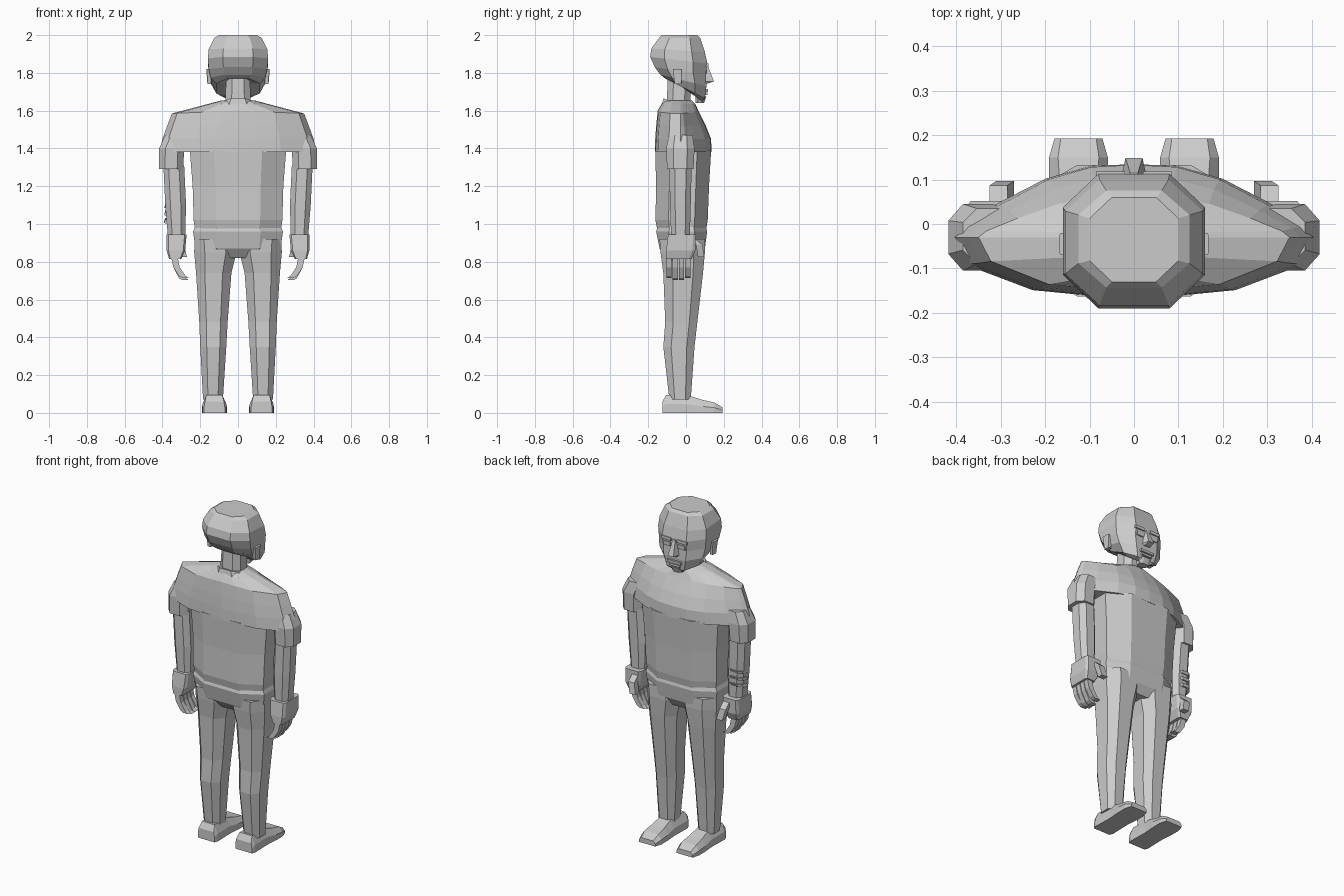
import bpy, bmesh
from math import cos, sin, pi
from mathutils import Vector

cube = bpy.data.objects.get("Cube")
if cube:
    bpy.data.objects.remove(cube)

grey = bpy.data.materials.new("light grey")
grey.use_nodes = True
tone = (0.6, 0.6, 0.6, 1)
grey.diffuse_color = tone
grey.node_tree.nodes["Principled BSDF"].inputs["Base Color"].default_value = tone


def loft(name, rings):
    """Skin a list of equal point rings and cap both ends."""
    bm = bmesh.new()
    rows = [[bm.verts.new(p) for p in ring] for ring in rings]
    n = len(rows[0])
    for a, b in zip(rows, rows[1:]):
        for i in range(n):
            j = (i + 1) % n
            bm.faces.new((a[i], a[j], b[j], b[i]))
    bm.faces.new(rows[0])
    bm.faces.new(rows[-1])
    bmesh.ops.recalc_face_normals(bm, faces=bm.faces)
    mesh = bpy.data.meshes.new(name)
    bm.to_mesh(mesh)
    bm.free()
    mesh.materials.append(grey)
    obj = bpy.data.objects.new(name, mesh)
    bpy.context.collection.objects.link(obj)
    return obj


def oct_ring(x0, x1, y0, y1, zb, zf=None, cut=0.5):
    """Chamfered rectangle; height runs from zb at y0 to zf at y1."""
    zf = zb if zf is None else zf
    half = [(1, -cut), (1, cut), (cut, 1), (-cut, 1)]
    pts = half + [(-a, -b) for a, b in half]
    cx, cy, rx, ry = (x0 + x1) / 2, (y0 + y1) / 2, (x1 - x0) / 2, (y1 - y0) / 2
    return [(cx + a * rx, cy + b * ry, zb + (zf - zb) * (b + 1) / 2) for a, b in pts]


def mirror_x(ring, s):
    return [(s * p[0], p[1], p[2]) for p in ring]


def box(name, x0, x1, y0, y1, z0, z1, s=1):
    return loft(name, [[(s * x, y, z) for x, y in
                        ((x0, y0), (x1, y0), (x1, y1), (x0, y1))] for z in (z0, z1)])


def tube(name, path, rx, ry, s=1):
    """Four-sided limb along a path of points."""
    return loft(name, [[(s * (x + a * rx), y + b * ry, z) for a, b in
                        ((-1, -1), (1, -1), (1, 1), (-1, 1))] for x, y, z in path])


# Shirt: wide lens-shaped shoulders above a chamfered trunk
LENS = [(0, 1), (.24, .97), (.48, .8), (.75, .45), (.95, .15), (1, 0),
        (.92, -.45), (.55, -.88), (.25, -.97), (0, -1)]


def lens_ring(z, w, yb, yf, drop=0):
    pts = LENS + [(-a, b) for a, b in LENS[-2:0:-1]]
    ym = -0.03
    return [(a * w, ym + b * (yf - ym if b > 0 else ym - yb), z - drop * abs(a))
            for a, b in pts]


loft("shirt_shoulders", [
    lens_ring(1.38, .415, -.165, .135),
    lens_ring(1.45, .40, -.163, .133),
    lens_ring(1.52, .375, -.158, .105),
    lens_ring(1.60, .35, -.15, .065, .015),
    lens_ring(1.635, .16, -.13, .05),
    lens_ring(1.655, .085, -.115, .03)])
loft("shirt_trunk", [
    oct_ring(-.225, .225, -.15, .105, .96),
    oct_ring(-.235, .235, -.162, .115, 1.02),
    oct_ring(-.24, .24, -.158, .122, 1.2),
    oct_ring(-.255, .255, -.163, .133, 1.39)])
loft("collar", [
    oct_ring(-.10, .10, -.13, .05, 1.62, 1.60),
    oct_ring(-.075, .075, -.12, .025, 1.665, 1.62)])

# Trouser hips
loft("hips", [
    oct_ring(-.13, .13, -.10, .07, .82),
    oct_ring(-.225, .225, -.14, .10, .87),
    oct_ring(-.238, .238, -.158, .112, .96),
    oct_ring(-.228, .228, -.15, .105, .985)])

# Neck and head
loft("neck", [oct_ring(-.07, .07, -.105, .02, 1.58),
              oct_ring(-.062, .062, -.095, .03, 1.8)])
loft("head", [
    oct_ring(-.075, .075, -.09, .085, 1.775, 1.65),
    oct_ring(-.115, .115, -.11, .10, 1.77, 1.665),
    oct_ring(-.145, .145, -.135, .108, 1.79, 1.73),
    oct_ring(-.155, .155, -.165, .105, 1.83, 1.79),
    oct_ring(-.16, .16, -.19, .113, 1.885, 1.85),
    oct_ring(-.155, .155, -.183, .10, 1.93, 1.91),
    oct_ring(-.125, .125, -.143, .075, 1.985),
    oct_ring(-.10, .10, -.13, .06, 2.0)])

# Face details
loft("nose", [[(-w, .09, z), (w, .09, z), (w * .6, y, z), (-w * .6, y, z)]
              for z, w, y in ((1.745, .028, .12), (1.755, .032, .148), (1.84, .014, .115))])
box("mouth", -.045, .045, .08, .117, 1.70, 1.715)
box("lower_lip", -.035, .035, .08, .113, 1.682, 1.695)
loft("chin_beard", [oct_ring(-.03, .03, .05, .095, 1.64),
                    oct_ring(-.045, .045, .05, .108, 1.675)])

for s, side in ((1, "left"), (-1, "right")):
    # Brows, eyes and ears
    box(side + "_brow", .02, .085, .08, .118, 1.832, 1.85, s)
    box(side + "_eye", .027, .07, .08, .112, 1.795, 1.818, s)
    loft(side + "_ear", [mirror_x(r, s) for r in (
        oct_ring(.14, .162, -.06, -.025, 1.74, cut=.8),
        oct_ring(.14, .168, -.07, -.02, 1.82, cut=.8))])

    # Sleeve, arm and hand
    loft(side + "_sleeve", [mirror_x(r, s) for r in (
        oct_ring(.29, .418, -.10, .04, 1.29),
        oct_ring(.285, .418, -.105, .045, 1.40),
        oct_ring(.26, .385, -.09, .035, 1.47))])
    loft(side + "_arm", [mirror_x(r, s) for r in (
        oct_ring(.28, .37, -.078, .02, .92),
        oct_ring(.275, .385, -.085, .025, 1.1),
        oct_ring(.285, .395, -.088, .03, 1.31))])
    loft(side + "_hand", [mirror_x(r, s) for r in (
        oct_ring(.30, .365, -.105, .03, .815, cut=.8),
        oct_ring(.28, .378, -.105, .05, .86, cut=.8),
        oct_ring(.272, .378, -.095, .052, .945, cut=.8))])
    for i in range(4):
        y = -.09 + i * .033
        drop = .012 if i in (1, 2) else 0
        tube(f"{side}_finger_{i + 1}", [(.338, y, .83), (.325, y, .77),
             (.295, y, .725 - drop), (.278, y, .715 - drop)], .017, .014, s)
    tube(side + "_thumb", [(.305, .03, .925), (.305, .07, .89), (.29, .08, .825)],
         .02, .017, s)

    # Leg
    loft(side + "_leg", [mirror_x(r, s) for r in (
        oct_ring(.08, .185, -.088, .025, .07),
        oct_ring(.062, .20, -.12, .045, .35),
        oct_ring(.055, .205, -.11, .06, .48),
        oct_ring(.035, .222, -.12, .09, .74),
        oct_ring(.008, .232, -.135, .10, .85),
        oct_ring(.03, .23, -.14, .10, .92))])

    # Shoe, skinned from heel to toe
    shoe = [(-.125, .055, .05, .06), (-.105, .063, .042, .095), (.02, .06, .035, .09),
            (.09, .066, .042, .068), (.15, .066, .046, .055), (.192, .054, .04, .03)]
    loft(side + "_shoe", [[(s * (.125 + a), y, z) for a, z in
         ((-w, 0), (w, 0), (w, h * .5), (t, h), (-t, h), (-w, h * .5))]
        for y, w, t, h in shoe])

# Crumpled wrap on the right forearm
for i in range(3):
    z = 1.0 + i * .04
    loft(f"forearm_wrap_{i + 1}", [
        oct_ring(-.392 + i * .002, -.30, -.06, .03, z, z + .02),
        oct_ring(-.385, -.30, -.05, .036, z + .02, z + .035)])
